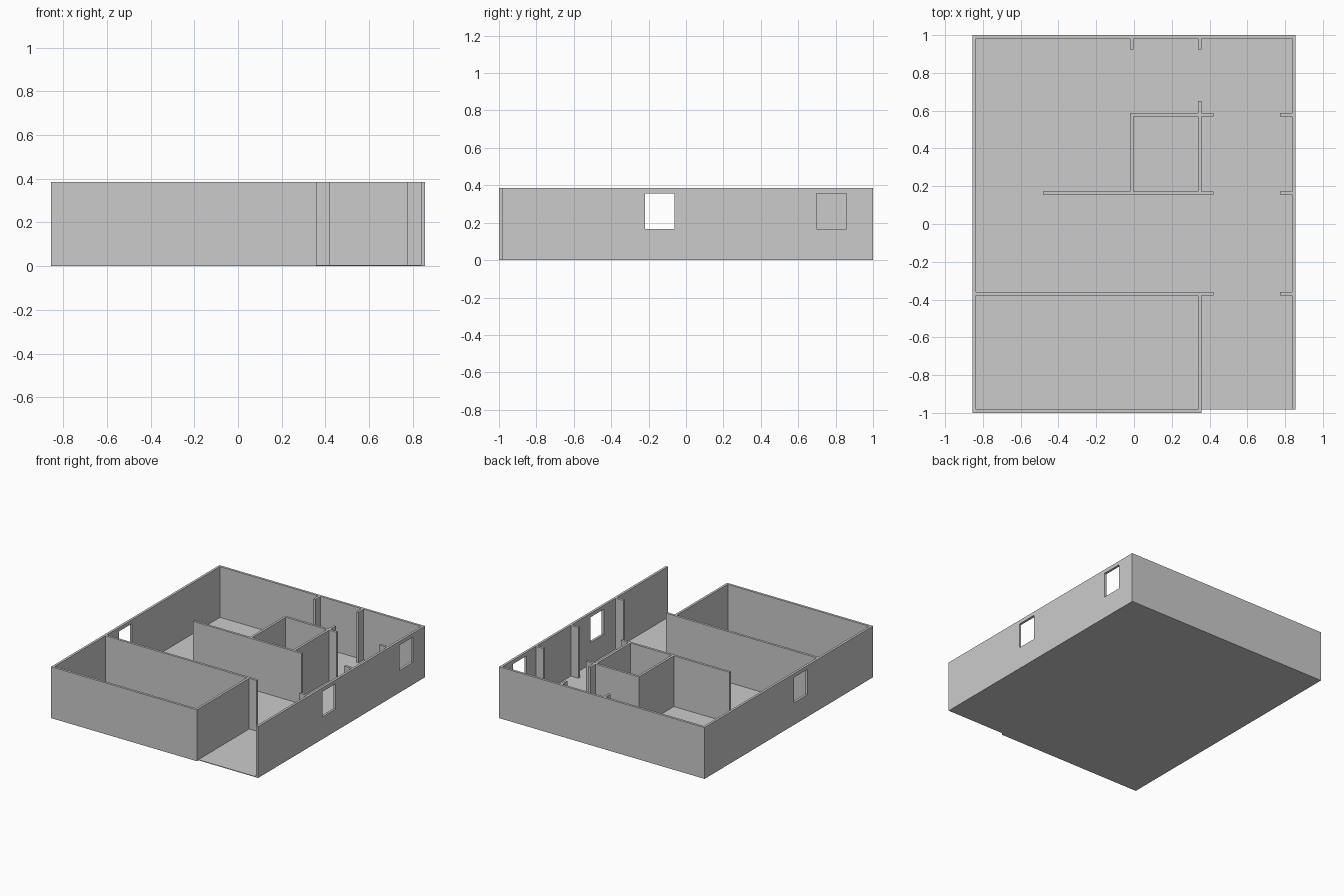
import bpy
import bmesh

if "Cube" in bpy.data.objects:
    bpy.data.objects.remove(bpy.data.objects["Cube"])

T = 0.018            # wall thickness
X, Y = 0.855, 1.0    # outer half sizes
F, H = 0.005, 0.386  # floor top, wall top
P0, P1 = 0.340, 0.358  # long partition between hall and rooms


def box(name, x0, x1, y0, y1, z0=F, z1=H):
    bm = bmesh.new()
    bmesh.ops.create_cube(bm, size=1)
    for v in bm.verts:
        v.co.x = x1 if v.co.x > 0 else x0
        v.co.y = y1 if v.co.y > 0 else y0
        v.co.z = z1 if v.co.z > 0 else z0
    me = bpy.data.meshes.new(name)
    bm.to_mesh(me)
    bm.free()
    ob = bpy.data.objects.new(name, me)
    bpy.context.collection.objects.link(ob)
    return ob


def side_wall(name, x0, x1, y0, y1, windows):
    """Wall along y with rectangular window openings cut through it."""
    wall = box(name, x0, x1, y0, y1)
    for i, (a, b) in enumerate(windows):
        cut = box(f"{name}_window_cutter_{i}", x0 - 0.05, x1 + 0.05, a, b, 0.167, 0.357)
        cut.hide_render = True
        cut.hide_set(True)
        mod = wall.modifiers.new("window", 'BOOLEAN')
        mod.operation = 'DIFFERENCE'
        mod.solver = 'EXACT'
        mod.object = cut
    return wall


# Floor slab, stepped back slightly at the open entrance
bm = bmesh.new()
outline = [(-X, -Y), (P1, -Y), (P1, -Y + T), (X, -Y + T), (X, Y), (-X, Y)]
base = bm.faces.new([bm.verts.new((x, y, 0)) for x, y in outline])
ext = bmesh.ops.extrude_face_region(bm, geom=[base], use_keep_orig=True)
for g in ext["geom"]:
    if isinstance(g, bmesh.types.BMVert):
        g.co.z = F
bmesh.ops.recalc_face_normals(bm, faces=bm.faces)
me = bpy.data.meshes.new("floor")
bm.to_mesh(me)
bm.free()
bpy.context.collection.objects.link(bpy.data.objects.new("floor", me))

# Outer walls
front_window, back_window = (-0.22, -0.062), (0.698, 0.857)
side_wall("left_wall", -X, -X + T, -Y, Y, [front_window])
side_wall("right_wall", X - T, X, -Y + T, Y, [front_window, back_window])
box("back_wall", -X + T, X - T, Y - T, Y)
box("front_wall", -X + T, P1, -Y, -Y + T)

# Front room: side partition and rear partition
box("front_room_side_wall", P0, P1, -Y + T, -0.360)
box("front_room_rear_wall", -X + T, P0, -0.378, -0.360)

# Centre room and the wall that extends from it
box("centre_room_front_wall", -0.483, P1, 0.155, 0.173)
box("centre_room_left_wall", -0.020, -0.002, 0.173, 0.570)
box("centre_room_back_wall", -0.020, P0, 0.570, 0.588)
box("centre_room_right_wall", P0, P1, 0.173, 0.650)

# Door jambs on both sides of the hall
for i, y in enumerate((-0.378, 0.155, 0.570)):
    box(f"hall_jamb_left_{i}", P1, 0.42, y, y + T)
    box(f"hall_jamb_right_{i}", 0.773, X - T, y, y + T)

# Door jambs on the back wall
for i, x in enumerate((-0.020, P0)):
    box(f"back_jamb_{i}", x, x + T, 0.923, Y - T)
